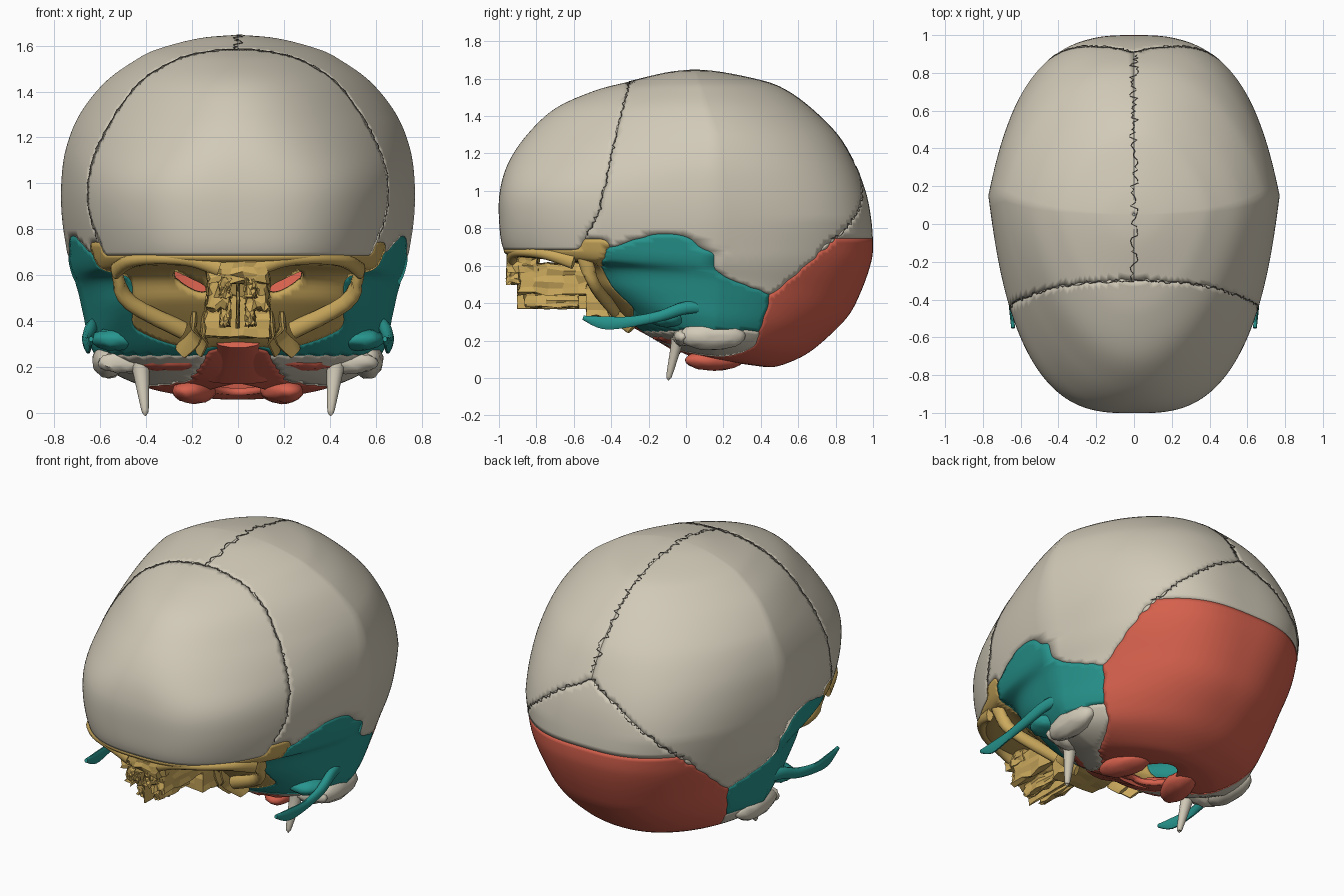
import bpy, bmesh, math, random
from mathutils import Vector
from mathutils.bvhtree import BVHTree

if "Cube" in bpy.data.objects:
    bpy.data.objects.remove(bpy.data.objects["Cube"])

random.seed(4)


def material(name, rgb):
    m = bpy.data.materials.new(name)
    m.diffuse_color = (*rgb, 1)
    m.use_nodes = True
    m.node_tree.nodes["Principled BSDF"].inputs["Base Color"].default_value = m.diffuse_color
    return m


TEAL = material("teal", (0.02, 0.30, 0.27))
RED = material("red", (0.68, 0.12, 0.075))
GOLD = material("gold", (0.60, 0.40, 0.11))
BONE = material("bone", (0.64, 0.59, 0.48))
SEAM = material("seam", (0.10, 0.09, 0.08))


def add_object(name, verts, faces, mat=None, smooth=True):
    me = bpy.data.meshes.new(name)
    me.from_pydata([tuple(v) for v in verts], [], faces)
    ob = bpy.data.objects.new(name, me)
    bpy.context.collection.objects.link(ob)
    me.materials.append(mat or BONE)
    if smooth:
        bpy.ops.object.select_all(action='DESELECT')
        ob.select_set(True)
        bpy.context.view_layer.objects.active = ob
        bpy.ops.object.shade_smooth_by_angle(angle=math.radians(50))
    return ob


def catmull(rows, steps):
    out, n = [], len(rows)
    for i in range(n - 1):
        a, b, c, d = (rows[max(0, min(n - 1, i + k))] for k in (-1, 0, 1, 2))
        for s in range(steps):
            t = s / steps
            out.append([0.5 * (2 * q + (r - p) * t + (2 * p - 5 * q + 4 * r - w) * t * t
                               + (3 * q - p - 3 * r + w) * t ** 3) for p, q, r, w in zip(a, b, c, d)])
    return out + [list(rows[-1])]


def interp(v, pts):
    if v <= pts[0][0]:
        return pts[0][1]
    for (a, p), (b, q) in zip(pts, pts[1:]):
        if v <= b:
            return p + (q - p) * (v - a) / (b - a)
    return pts[-1][1]


def tube(name, pts, mat=None, sides=10, steps=4):
    """Sweep an ellipse along (x, y, z, side radius, upright radius) points."""
    rows = catmull(pts, steps) if steps > 1 else pts
    c = [Vector(r[:3]) for r in rows]
    verts, faces = [], []
    for i, r in enumerate(rows):
        t = (c[min(i + 1, len(c) - 1)] - c[max(i - 1, 0)]).normalized()
        side = t.cross(Vector((0, 0, 1)) if abs(t.z) < 0.9 else Vector((0, 1, 0))).normalized()
        up = side.cross(t)
        for k in range(sides):
            a = 2 * math.pi * k / sides
            verts.append(c[i] + side * r[3] * math.cos(a) + up * r[4] * math.sin(a))
    for i in range(len(rows) - 1):
        for k in range(sides):
            m = (k + 1) % sides
            faces.append((i * sides + k, i * sides + m, (i + 1) * sides + m, (i + 1) * sides + k))
    faces += [tuple(range(sides))[::-1], tuple(range(len(verts) - sides, len(verts)))]
    return add_object(name, verts, faces, mat)


def lump(name, loc, size, mat=None, rough=0.0, box=False, tilt=0.0):
    """Ellipsoid or rough box used for bony processes."""
    bm = bmesh.new()
    if box:
        bmesh.ops.create_cube(bm, size=2)
        bmesh.ops.subdivide_edges(bm, edges=bm.edges[:], cuts=4, use_grid_fill=True)
    else:
        bmesh.ops.create_icosphere(bm, subdivisions=3, radius=1)
    ca, sa = math.cos(tilt), math.sin(tilt)
    for v in bm.verts:
        p = Vector(v.co[i] * size[i] + random.uniform(-rough, rough) for i in range(3))
        v.co = Vector((p.x * ca - p.y * sa, p.x * sa + p.y * ca, p.z)) + Vector(loc)
    bm.verts.index_update()
    verts, faces = [v.co.copy() for v in bm.verts], [[v.index for v in f.verts] for f in bm.faces]
    bm.free()
    return add_object(name, verts, faces, mat, not box)


# Braincase rings, crown to foramen: front y, front z, back y, back z, half width, front squareness
RINGS = [(0.04, 1.647, 0.06, 1.647, 0.006, 2), (-0.1, 1.632, 0.2, 1.632, 0.17, 2),
         (-0.3, 1.585, 0.42, 1.585, 0.35, 2), (-0.49, 1.535, 0.54, 1.535, 0.45, 2),
         (-0.7, 1.44, 0.67, 1.44, 0.58, 2), (-0.85, 1.3, 0.81, 1.3, 0.69, 2.1),
         (-0.95, 1.15, 0.9, 1.15, 0.75, 2.4), (-0.995, 1, 0.96, 1, 0.77, 2.9),
         (-1, 0.85, 0.99, 0.85, 0.767, 3), (-0.98, 0.7, 1, 0.7, 0.745, 2.9),
         (-0.92, 0.65, 0.985, 0.6, 0.73, 2.9), (-0.57, 0.61, 0.935, 0.46, 0.7, 4),
         (-0.48, 0.49, 0.87, 0.335, 0.672, 4), (-0.4, 0.4, 0.76, 0.22, 0.645, 3.2),
         (-0.33, 0.33, 0.64, 0.125, 0.58, 2.6), (-0.25, 0.28, 0.5, 0.065, 0.42, 2),
         (-0.12, 0.2, 0.41, 0.06, 0.21, 2), (0, 0.13, 0.33, 0.08, 0.13, 2)]
BACK_SQUARE = [(0.08, 2.1), (0.55, 2.7), (0.85, 3.1), (1.3, 2.4), (1.6, 2)]
SEG = 240
rings = catmull(RINGS, 6)
grid = []
for yf, zf, yb, zb, w, nf in rings:
    yc = interp(zf, [(1.3, 0.15), (1.65, 0.05)])
    for k in range(SEG):
        a = 2 * math.pi * k / SEG
        c, s = math.cos(a), math.sin(a)
        e = 2 / (nf if s < 0 else interp(zb, BACK_SQUARE))
        d = abs(s) ** e
        y = yc + (yb - yc) * d if s > 0 else yc + (yf - yc) * d
        taper = 1 - (0.2 if s < 0 else 0.23) * d
        fall = max(0, min(1, (y - yf) / (yb - yf))) ** interp(zf, [(0.28, 0.5), (0.5, 1)])
        grid.append(Vector((w * taper * math.copysign(abs(c) ** e, c), y, zf + (zb - zf) * fall)))
quads = [(i * SEG + k, (i + 1) * SEG + k, (i + 1) * SEG + (k + 1) % SEG, i * SEG + (k + 1) % SEG)
         for i in range(len(rings) - 1) for k in range(SEG)]

CORONAL = [(0.7, -0.56), (0.78, -0.52), (0.9, -0.46), (1.05, -0.43), (1.4, -0.35), (1.585, -0.3)]
SQUAMA = [(-0.45, 0.6), (-0.42, 0.69), (-0.3, 0.735), (-0.15, 0.775), (0, 0.76), (0.1, 0.69),
          (0.16, 0.57), (0.25, 0.52), (0.46, 0.44), (0.5, 0.3)]
LAMBDOID = [(0, 1.13), (0.2, 1.02), (0.4, 0.87), (0.53, 0.73), (0.66, 0.45)]


# Decide which bone a patch of the braincase belongs to
def bone_at(p):
    ax, y, z = abs(p.x), p.y, p.z
    t = max(0, min(1, (ax - 0.15) / 0.12))
    if y < -0.35 and math.hypot(ax - 0.15 - 0.12 * t, z - 0.53 - 0.065 * t) < 0.024:
        return None  # orbital fissure
    if z < 0.3 and y > -0.27 and ax < interp(y, [(-0.25, 0.13), (0, 0.22), (0.15, 0.38), (0.4, 0.5)]):
        return "occipital_bone"
    if z < 0.735 and y > interp(z, [(0.2, 0.38), (0.44, 0.45), (0.735, 0.8)]):
        return "occipital_bone"
    if z < interp(y, SQUAMA) and y > -0.45 and (ax > 0.46 or y > -0.28):
        return "temporal_bone" if z > 0.25 else "temporal_base"
    if z < 0.69 and y < -0.2 or z < 0.735 and y < -0.42 and y > -0.56:
        return "sphenoid_bone"
    if y < interp(z, CORONAL):
        return "frontal_bone"
    if y > 0.7 and z < interp(ax, LAMBDOID):
        return "occipital_upper"
    return "parietal_right" if p.x < 0 else "parietal_left"


labels = [bone_at(sum((grid[i] for i in q), Vector()) / 4) for q in quads]

# Relax the stepped borders between bones
edges, near = {}, {}
for q, lab in zip(quads, labels):
    for a, b in zip(q, q[1:] + q[:1]):
        edges.setdefault((min(a, b), max(a, b)), set()).add(lab)
for (a, b), s in edges.items():
    if len(s) > 1:
        near.setdefault(a, []).append(b)
        near.setdefault(b, []).append(a)
for _ in range(3):
    moved = {v: (grid[v] * 2 + grid[n[0]] + grid[n[1]]) / 4 for v, n in near.items() if len(n) == 2}
    for v, p in moved.items():
        grid[v] = p

bones = {}
for q, lab in zip(quads, labels):
    if lab:
        bones.setdefault(lab, []).append(q)
COLOURS = {"occipital_bone": RED, "temporal_bone": TEAL, "sphenoid_bone": GOLD}
for name, fs in bones.items():
    used = {v: i for i, v in enumerate(sorted({v for f in fs for v in f}))}
    ob = add_object(name, [grid[v] for v in used], [[used[v] for v in f] for f in fs], COLOURS.get(name))
    mod = ob.modifiers.new("bone_thickness", 'SOLIDIFY')
    mod.thickness, mod.offset = 0.03, -1

# Sutures: wiggly seams projected on the braincase along the bone borders
tree = BVHTree.FromPolygons(grid, quads)
CENTRE = Vector((0, 0.1, 0.75))


def on_skull(p):
    return tree.ray_cast(CENTRE, (p - CENTRE).normalized())[0] or p


def suture(name, pts, wiggle, snap=None, step=0.014):
    path, smooth = [], [Vector(p) for p in catmull(pts, 8)]
    for i, p in enumerate(smooth):
        for _ in range(5 if snap else 0):
            smooth[i] = p = snap(on_skull(p))
    for a, b in zip(smooth, smooth[1:]):
        across = (b - a).cross((a + b) / 2 - CENTRE).normalized()
        n = max(1, int((b - a).length / step))
        for i in range(n):
            path.append((*on_skull(a.lerp(b, i / n) + across * wiggle * random.uniform(-1, 1)), 0.0027, 0.0027))
    tube(name, path, SEAM, sides=5, steps=1)


def snap_coronal(p):
    return Vector((p.x, interp(p.z, CORONAL), p.z))


def snap_lambdoid(p):
    return Vector((p.x, p.y, interp(abs(p.x), LAMBDOID)))


suture("sagittal_suture", [(0, -0.3, 1.585), (0, 0, 1.645), (0, 0.4, 1.59), (0, 0.7, 1.42), (0, 0.9, 1.13)], 0.024)
for s, side in ((-1, "right"), (1, "left")):
    suture("coronal_suture_" + side, [(0, -0.3, 1.585), (s * 0.25, -0.3, 1.55), (s * 0.45, -0.35, 1.4),
                                      (s * 0.65, -0.43, 1.03), (s * 0.57, -0.54, 0.74)], 0.009, snap_coronal)
    suture("lambdoid_suture_" + side, [(0, 0.9, 1.13), (s * 0.2, 0.93, 1.02), (s * 0.38, 0.88, 0.88),
                                       (s * 0.53, 0.76, 0.73)], 0.014, snap_lambdoid)

    def side_tube(name, pts, mat=None):
        tube(name + "_" + side, [(s * p[0], *p[1:]) for p in pts], mat)

    def side_lump(name, loc, size, mat=None, rough=0.0, box=False, tilt=0.0):
        lump(name + "_" + side, (s * loc[0], *loc[1:]), size, mat, rough, box, s * tilt)

    # Temporal processes
    side_tube("zygomatic_process", [(0.61, 0.16, 0.38, 0.015, 0.03), (0.635, 0, 0.375, 0.025, 0.035),
                                    (0.655, -0.14, 0.33, 0.025, 0.03), (0.66, -0.3, 0.3, 0.014, 0.03),
                                    (0.65, -0.44, 0.295, 0.012, 0.036), (0.64, -0.55, 0.322, 0.01, 0.012)], TEAL)
    side_lump("jaw_socket", (0.53, -0.1, 0.32), (0.11, 0.1, 0.05), TEAL, 0.004)
    side_lump("mastoid_process", (0.565, 0.14, 0.225), (0.07, 0.18, 0.075), None, 0.004)
    side_lump("ear_canal_plate", (0.48, -0.02, 0.22), (0.13, 0.05, 0.05), None, 0.005)
    side_lump("petrous_ridge", (0.31, -0.08, 0.235), (0.18, 0.07, 0.05), RED, 0.005, tilt=0.5)
    side_tube("styloid_process", [(0.43, -0.04, 0.24, 0.045, 0.04), (0.42, -0.055, 0.16, 0.034, 0.03),
                                  (0.405, -0.09, 0.012, 0.016, 0.016), (0.405, -0.091, 0, 0.006, 0.006)])
    # Occipital condyles
    side_lump("occipital_condyle", (0.19, 0.15, 0.095), (0.085, 0.16, 0.055), RED, 0.003, tilt=0.3)
    # Orbit rims, wings and pterygoid plates
    side_tube("brow_ridge", [(0.08, -0.93, 0.63, 0.03, 0.04), (0.2, -0.92, 0.665, 0.03, 0.03),
                             (0.35, -0.86, 0.672, 0.03, 0.025), (0.47, -0.74, 0.66, 0.03, 0.03),
                             (0.535, -0.6, 0.62, 0.02, 0.04)], GOLD)
    side_tube("greater_wing", [(0.535, -0.57, 0.7, 0.02, 0.03), (0.525, -0.53, 0.6, 0.025, 0.04),
                               (0.47, -0.48, 0.48, 0.03, 0.035), (0.24, -0.38, 0.36, 0.03, 0.04)], GOLD)
    for x, tip in ((0.14, 0.17), (0.19, 0.25)):
        side_tube("pterygoid_plate", [(x, -0.37, 0.46, 0.02, 0.08), (x + 0.01, -0.34, 0.36, 0.015, 0.08),
                                      (tip, -0.29, 0.26, 0.012, 0.035)], GOLD)
    # Ethmoid cells and turbinates
    side_lump("ethmoid_cells", (0.085, -0.7, 0.53), (0.045, 0.19, 0.08), GOLD, 0.014, True)
    side_lump("turbinate", (0.055, -0.72, 0.43), (0.018, 0.14, 0.05), GOLD, 0.01, True)
    side_lump("nasal_spur", (0.055, -0.925, 0.545), (0.022, 0.03, 0.04), GOLD, 0.01, True)

# Midline parts
lump("nasal_root", (0, -0.87, 0.62), (0.13, 0.08, 0.05), GOLD, 0.012, True)
lump("perpendicular_plate", (0, -0.7, 0.47), (0.006, 0.2, 0.1), GOLD, 0.004, True)
lump("sphenoid_body", (0, -0.4, 0.42), (0.14, 0.13, 0.09), GOLD, 0.008, True)
tube("clivus", [(0, -0.3, 0.31, 0.1, 0.03), (0, -0.18, 0.245, 0.12, 0.03), (0, -0.02, 0.15, 0.15, 0.03)], RED)
